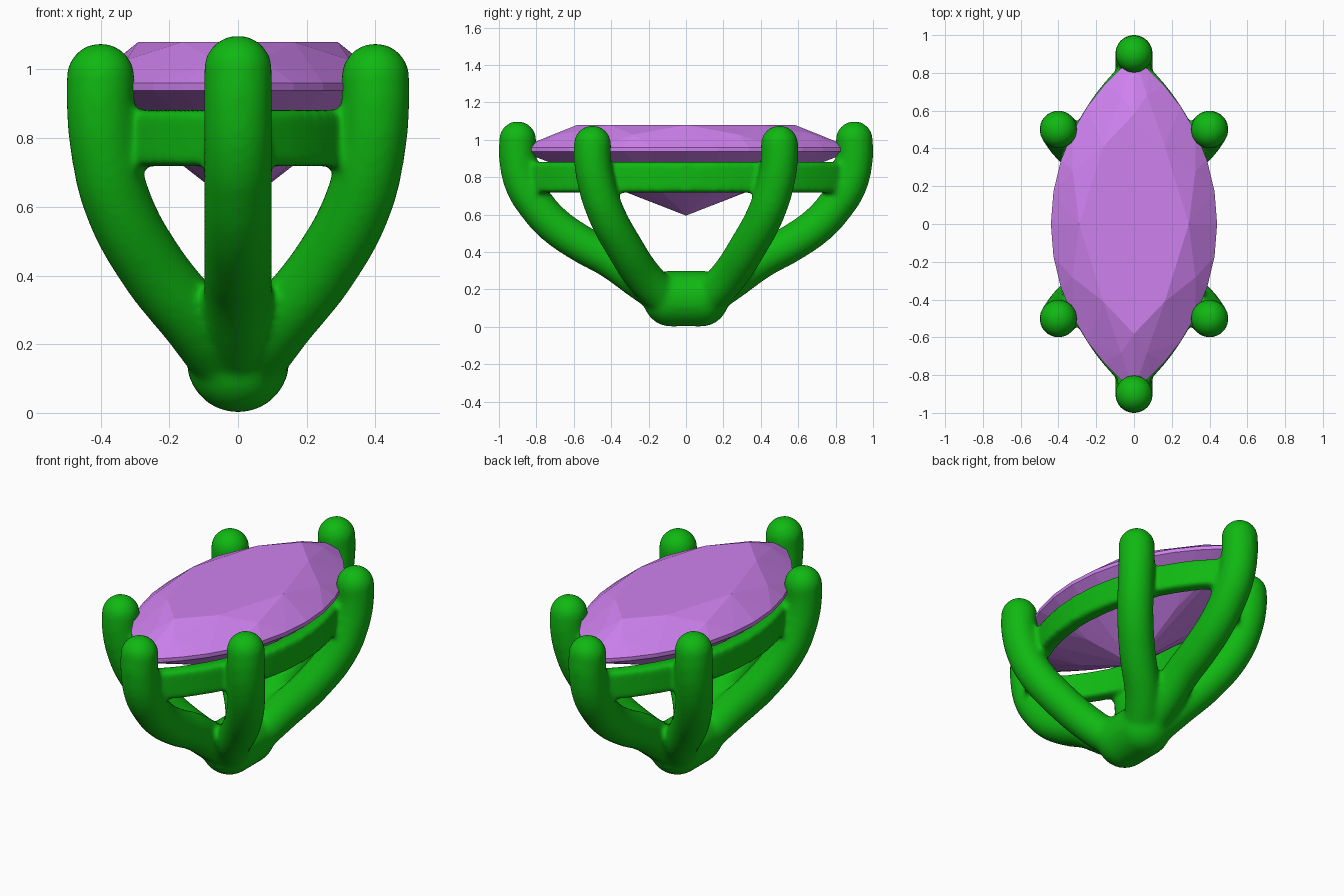
import bpy, bmesh, math

if "Cube" in bpy.data.objects:
    bpy.data.objects.remove(bpy.data.objects["Cube"])

def material(name, rgb):
    m = bpy.data.materials.new(name)
    m.diffuse_color = (*rgb, 1)
    m.use_nodes = True
    m.node_tree.nodes["Principled BSDF"].inputs["Base Color"].default_value = m.diffuse_color
    return m

green = material("green_metal", (0.005, 0.48, 0.006))
purple = material("purple_gem", (0.62, 0.22, 0.86))
parts = []

def marquise(y, w, l):
    """Half width of a pointed oval (half width w, half length l) at y."""
    r = (w * w + l * l) / (2 * w)
    return max(0.0, math.sqrt(r * r - y * y) - r + w)

def outline(n, w, l, z, turn=0.0):
    pts = []
    for i in range(n):
        a = 2 * math.pi * (i + turn) / n
        y = l * math.sin(a)
        c = math.cos(a)
        x = marquise(y, w, l) if abs(c) > 1e-6 else 0
        pts.append((math.copysign(x, c), y, z))
    return pts

def tube(name, points, radius):
    """Smooth round bar with ball ends."""
    cu = bpy.data.curves.new(name, 'CURVE')
    cu.dimensions = '3D'
    cu.bevel_depth = radius
    cu.bevel_resolution = 8
    cu.use_fill_caps = True
    sp = cu.splines.new('BEZIER')
    sp.bezier_points.add(len(points) - 1)
    for bp, p in zip(sp.bezier_points, points):
        bp.co = p
        bp.handle_left_type = bp.handle_right_type = 'AUTO'
    ob = bpy.data.objects.new(name, cu)
    bpy.context.collection.objects.link(ob)
    parts.append(ob)
    for p in (points[0], points[-1]):
        bpy.ops.mesh.primitive_uv_sphere_add(segments=32, ring_count=16, radius=radius, location=p)
        parts.append(bpy.context.object)

# prongs: two at the points, four along the sides
end_path = [(0, .09, .14), (0, .23, .235), (0, .405, .36), (0, .56, .445), (0, .705, .546),
            (0, .80, .65), (0, .868, .76), (0, .9, .9), (0, .9, 1.0)]
side_path = [(.03, .1, .14), (.115, .215, .255), (.257, .335, .435), (.35, .428, .61),
             (.387, .478, .76), (.4, .5, .9), (.4, .5, .977)]
for sy in (1, -1):
    tube("end_prong", [(x, y * sy, z) for x, y, z in end_path], .1)
    for sx in (1, -1):
        tube("side_prong", [(x * sx, y * sy, z) for x, y, z in side_path], .1)

# base bar joining the prongs
tube("base_bar", [(0, -.08, .151), (0, .08, .151)], .15)

# gallery rail under the stone
bm = bmesh.new()
n = 64
loops = [[bm.verts.new(p) for p in outline(n, w, l, z)]
         for w, l, z in ((.43, .9, .718), (.43, .9, .882), (.34, .79, .882), (.34, .79, .718))]
for k in range(4):
    a, b = loops[k], loops[(k + 1) % 4]
    for i in range(n):
        j = (i + 1) % n
        bm.faces.new((a[i], a[j], b[j], b[i]))
bmesh.ops.recalc_face_normals(bm, faces=bm.faces)
me = bpy.data.meshes.new("gallery_rail")
bm.to_mesh(me)
bm.free()
rail = bpy.data.objects.new("gallery_rail", me)
bpy.context.collection.objects.link(rail)
parts.append(rail)

# fuse the metal into one softly blended setting
bpy.ops.object.select_all(action='DESELECT')
for ob in parts:
    ob.select_set(True)
bpy.context.view_layer.objects.active = rail
bpy.ops.object.convert(target='MESH')
bpy.ops.object.join()
setting = bpy.context.object
setting.name = "prong_setting"
setting.data.materials.clear()
setting.data.materials.append(green)
rm = setting.modifiers.new("fuse", 'REMESH')
rm.mode = 'VOXEL'
rm.voxel_size = .013
rm.use_smooth_shade = True
sm = setting.modifiers.new("soften", 'SMOOTH')
sm.factor = .5
sm.iterations = 12

# faceted marquise stone as the hull of its facet rings
W, L = .44, .88
bm = bmesh.new()
for count, s, z, turn in ((8, .66, 1.08, 0), (8, .84, 1.028, .5), (32, 1, .96, 0),
                          (32, 1, .938, 0), (8, .5, .758, .5)):
    for p in outline(count, W * s, L * s, z, turn):
        bm.verts.new(p)
bm.verts.new((0, 0, .595))
res = bmesh.ops.convex_hull(bm, input=bm.verts)
loose = [v for v in bm.verts if not v.link_faces]
bmesh.ops.delete(bm, geom=loose, context='VERTS')
bmesh.ops.recalc_face_normals(bm, faces=bm.faces)
me = bpy.data.meshes.new("marquise_stone")
bm.to_mesh(me)
bm.free()
me.materials.append(purple)
stone = bpy.data.objects.new("marquise_stone", me)
bpy.context.collection.objects.link(stone)
